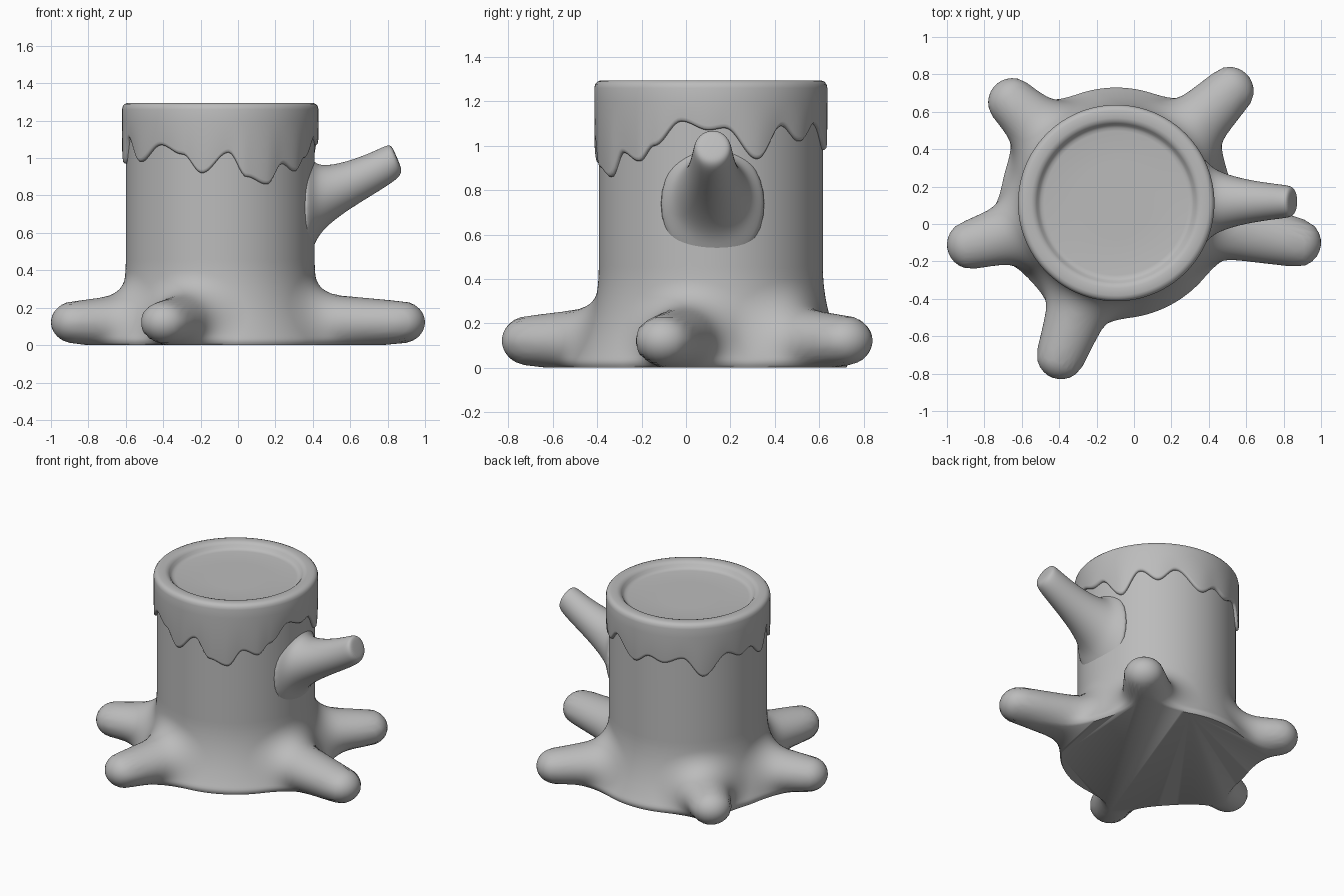
import bpy, bmesh, math
from mathutils import Vector

if "Cube" in bpy.data.objects:
    bpy.data.objects.remove(bpy.data.objects["Cube"])

CX, CY = -0.095, 0.112      # trunk axis
N = 216                     # columns around the trunk

gray = bpy.data.materials.new("plain_gray")
gray.diffuse_color = (0.5, 0.5, 0.5, 1)
gray.use_nodes = True
gray.node_tree.nodes["Principled BSDF"].inputs["Base Color"].default_value = gray.diffuse_color


def loft(name, rings, angle=45):
    """Skin a list of closed rings, cap both ends, smooth shade."""
    bm = bmesh.new()
    rows = [[bm.verts.new(p) for p in ring] for ring in rings]
    n = len(rows[0])
    for a, b in zip(rows, rows[1:]):
        for i in range(n):
            j = (i + 1) % n
            bm.faces.new((a[i], a[j], b[j], b[i]))
    bm.faces.new(rows[0][::-1])
    bm.faces.new(rows[-1])
    bmesh.ops.recalc_face_normals(bm, faces=bm.faces)
    me = bpy.data.meshes.new(name)
    bm.to_mesh(me)
    bm.free()
    me.materials.append(gray)
    ob = bpy.data.objects.new(name, me)
    bpy.context.collection.objects.link(ob)
    bpy.ops.object.select_all(action='DESELECT')
    ob.select_set(True)
    bpy.context.view_layer.objects.active = ob
    bpy.ops.object.shade_smooth_by_angle(angle=math.radians(angle))
    return ob


def polar(a, r, z):
    return (CX + r * math.cos(a), CY + r * math.sin(a), z)


ANGLES = [2 * math.pi * i / N for i in range(N)]

# --- trunk with roots: smooth union of a flared column and tapered capsules ---
TIPS = [(-0.87, -0.11), (-0.39, -0.70), (0.87, -0.10), (0.51, 0.71), (-0.65, 0.65)]
ZS = 1.15                   # roots are slightly flattened
roots = []
for x, y in TIPS:
    tip = Vector((x - CX, y - CY))
    start = tip.normalized() * 0.40
    seg = tip - start
    roots.append((start.x, start.y, seg.x, seg.y, seg.length_squared))


def trunk_radius(z):
    r = 0.505 + 0.13 * max(0, 1 - z / 0.45) ** 2
    return r - 0.025 * max(0, 1 - z / 0.04) ** 2


def distance(x, y, z, rho, tr):
    d = rho - tr
    dz2 = ((z - 0.122) * ZS) ** 2
    for sx, sy, ex, ey, l2 in roots:
        t = min(1, max(0, ((x - sx) * ex + (y - sy) * ey) / l2))
        px, py = x - sx - ex * t, y - sy - ey * t
        e = math.sqrt(px * px + py * py + dz2) - (0.19 - 0.06 * t)
        h = max(0, 0.14 - abs(d - e)) / 0.14
        d = min(d, e) - h * h * 0.035
    return d


def surface(a, z):
    if z > 0.5:
        return 0.505
    c, s, tr = math.cos(a), math.sin(a), trunk_radius(z)
    lo, hi = 0.3, 1.3
    for _ in range(13):
        m = (lo + hi) / 2
        if distance(m * c, m * s, z, m, tr) < 0:
            lo = m
        else:
            hi = m
    return lo


levels = [0.48 * i / 40 for i in range(41)] + [0.6, 0.9, 1.22]
loft("trunk_and_roots", [[polar(a, surface(a, z), z) for a in ANGLES] for z in levels], 60)

# --- cap with a dripping lower edge: (angle in degrees, edge height) ---
DRIPS = [(-160, 1.11), (-146, 0.98), (-128, 1.07), (-113, 1.02), (-101, 0.92), (-85, 1.03),
         (-74, 0.90), (-61, 0.86), (-50, 0.97), (-39, 0.93), (-30, 1.0), (-15, 1.11), (-1, 1.07),
         (7, 1.08), (24, 0.94), (38, 1.09), (51, 1.02), (64, 1.10), (84, 0.98), (96, 1.04),
         (107, 1.01), (121, 1.05), (136, 0.92), (154, 1.06), (165, 1.02), (175, 1.05),
         (188, 0.97), (200, 1.11)]


def drip(a):
    deg = math.degrees(a)
    if deg > 200:
        deg -= 360
    for (a0, z0), (a1, z1) in zip(DRIPS, DRIPS[1:]):
        if a0 <= deg <= a1:
            t = (1 - math.cos(math.pi * (deg - a0) / (a1 - a0))) / 2
            return z0 + (z1 - z0) * t
    return DRIPS[0][1]


# (radius, height above the drip edge) then (radius, absolute height)
LIP = [(0.495, 0.0), (0.514, 0.0), (0.522, 0.008), (0.524, 0.02)]
RIM = [(0.525, 1.20), (0.525, 1.26), (0.521, 1.277), (0.511, 1.289), (0.495, 1.295),
       (0.455, 1.295), (0.438, 1.290), (0.425, 1.278), (0.415, 1.262), (0.402, 1.253),
       (0.385, 1.25), (0.2, 1.25)]
rings = [[polar(a, r, drip(a) + h) for a in ANGLES] for r, h in LIP]
rings += [[polar(a, r, z) for a in ANGLES] for r, z in RIM]
loft("dripping_cap", rings, 50)

# --- branch stub: rings given by top point, bottom point and half width ---
STUB = [(0.33, 1.06, 0.33, 0.40, 0.27), (0.39, 1.0, 0.39, 0.49, 0.215),
        (0.42, 0.968, 0.425, 0.58, 0.18), (0.47, 0.96, 0.49, 0.65, 0.152),
        (0.56, 0.975, 0.60, 0.73, 0.122), (0.68, 1.015, 0.74, 0.815, 0.10),
        (0.78, 1.062, 0.85, 0.885, 0.088), (0.812, 1.073, 0.875, 0.92, 0.08),
        (0.83, 1.05, 0.873, 0.95, 0.05)]
rings = []
for xt, zt, xb, zb, w in STUB:
    mid = Vector(((xt + xb) / 2, 0.12, (zt + zb) / 2))
    up = Vector(((xt - xb) / 2, 0, (zt - zb) / 2))
    rings.append([mid + up * math.cos(t) + Vector((0, w * math.sin(t), 0))
                  for t in (2 * math.pi * i / 32 for i in range(32))])
branch = loft("branch_stub", rings, 180)
sub = branch.modifiers.new("soften", 'SUBSURF')
sub.levels = sub.render_levels = 2
